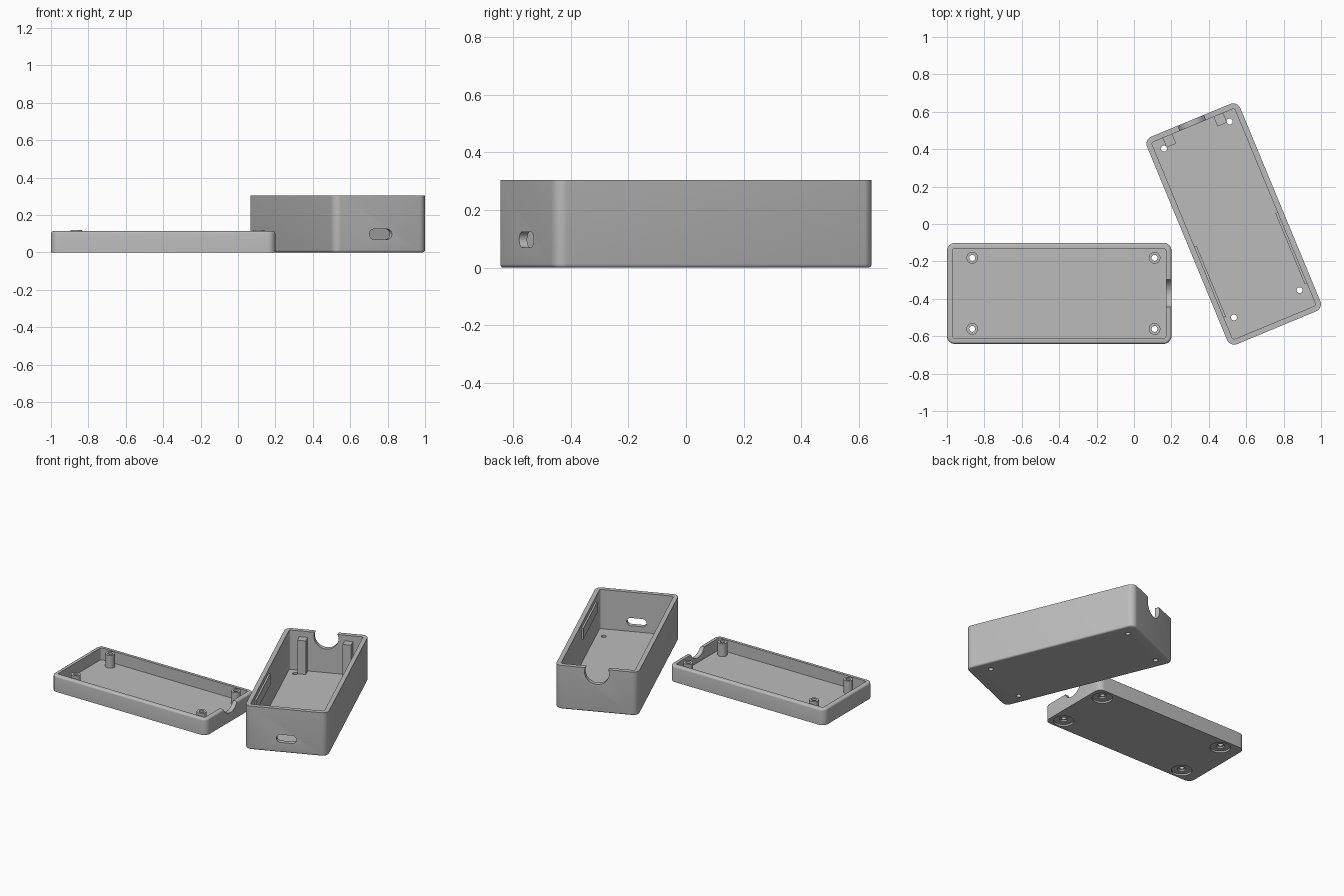
import bpy, bmesh, math
from mathutils import Matrix, Vector

if "Cube" in bpy.data.objects:
    bpy.data.objects.remove(bpy.data.objects["Cube"])

grey = bpy.data.materials.new("plastic_grey")
grey.diffuse_color = (0.5, 0.5, 0.5, 1)
grey.use_nodes = True
grey.node_tree.nodes["Principled BSDF"].inputs["Base Color"].default_value = grey.diffuse_color

LENGTH, WIDTH, WALL, CORNER = 1.2, 0.54, 0.03, 0.042


def add(name, bm):
    bmesh.ops.recalc_face_normals(bm, faces=bm.faces)
    me = bpy.data.meshes.new(name)
    bm.to_mesh(me)
    bm.free()
    me.materials.append(grey)
    ob = bpy.data.objects.new(name, me)
    bpy.context.collection.objects.link(ob)
    return ob


def rounded_rect(sx, sy, r, seg):
    pts = []
    for i, (qx, qy) in enumerate([(1, 1), (-1, 1), (-1, -1), (1, -1)]):
        for k in range(seg + 1):
            a = math.pi / 2 * (i + k / seg)
            pts.append((qx * (sx / 2 - r) + r * math.cos(a),
                        qy * (sy / 2 - r) + r * math.sin(a)))
    return pts


def loft(name, sx, sy, r, rings, seg=8):
    """Stack rounded rectangles given as (inset, height), capped at both ends."""
    bm = bmesh.new()
    loops = []
    for inset, z in rings:
        pts = rounded_rect(sx - 2 * inset, sy - 2 * inset, max(r - inset, 0.008), seg)
        loops.append([bm.verts.new((x, y, z)) for x, y in pts])
    n = len(loops[0])
    for a, b in zip(loops, loops[1:]):
        for i in range(n):
            bm.faces.new((a[i], a[(i + 1) % n], b[(i + 1) % n], b[i]))
    bm.faces.new(loops[0][::-1])
    bm.faces.new(loops[-1])
    return add(name, bm)


def cylinder(name, r, x, y, z0, z1):
    bm = bmesh.new()
    bmesh.ops.create_cone(bm, cap_ends=True, segments=32, radius1=r, radius2=r, depth=z1 - z0,
                          matrix=Matrix.Translation((x, y, (z0 + z1) / 2)))
    return add(name, bm)


def block(name, lo, hi):
    bm = bmesh.new()
    lo, hi = Vector(lo), Vector(hi)
    bmesh.ops.create_cube(bm, size=1, matrix=Matrix.Translation((lo + hi) / 2)
                          @ Matrix.Diagonal((*(hi - lo), 1)))
    return add(name, bm)


def cut(target, cutters):
    """Subtract each cutter, bake the result and remove the cutter."""
    for c in cutters:
        c.hide_render = True
        m = target.modifiers.new("cut", 'BOOLEAN')
        m.operation, m.solver, m.object = 'DIFFERENCE', 'EXACT', c
        dg = bpy.context.evaluated_depsgraph_get()
        me = bpy.data.meshes.new_from_object(target.evaluated_get(dg))
        target.modifiers.clear()
        target.data = me
        bpy.data.objects.remove(c)


def end_cutter(ob, x, z):
    """Turn an upright cutter so it passes through an end wall."""
    ob.data.transform(Matrix.Translation((x, 0, z)) @ Matrix.Rotation(math.pi / 2, 4, 'Y'))
    return ob


def place(parts, loc, angle):
    for ob in parts:
        ob.matrix_world = Matrix.Translation(loc) @ Matrix.Rotation(angle, 4, 'Z')


def fillet(r, z0, up):
    steps = [math.pi / 2 * k / 4 for k in range(5)]
    if up:
        return [(r - r * math.cos(a), z0 - r + r * math.sin(a)) for a in steps]
    return [(r - r * math.sin(a), z0 + r - r * math.cos(a)) for a in steps]


# Lid: shallow tray with softened rim
lid = loft("lid_tray", LENGTH, WIDTH, CORNER,
           [(0, 0)] + fillet(0.013, 0.113, True) + [(WALL, 0.113), (WALL, 0.03)])
screws = [(x, y) for x in (-0.465, 0.51) for y in (-0.19, 0.19)]
cutters = [end_cutter(cylinder("cable_cut", 0.08, 0, 0, -0.06, 0.06), 0.6, 0.143)]
for x, y in screws:
    cutters += [cylinder("recess_cut", 0.065, x, y, -0.02, 0.012),
                cylinder("head_cut", 0.027, x, y, -0.02, 0.022),
                cylinder("hole_cut", 0.016, x, y, -0.02, 0.06)]
cut(lid, cutters)
lid_parts = [lid]

# Screw bosses
for i, (x, y) in enumerate(screws):
    boss = cylinder("screw_boss_%d" % (i + 1), 0.031, x, y, 0.028, 0.12)
    cut(boss, [cylinder("boss_cut", 0.016, x, y, 0, 0.2)])
    lid_parts.append(boss)
place(lid_parts, (-0.4, -0.371, 0), 0)

# Box: deep shell with softened base edge
box = loft("box_shell", LENGTH, WIDTH, CORNER,
           fillet(0.012, 0, False) + [(0, 0.305), (WALL, 0.305), (WALL, 0.03)])
cutters = [end_cutter(cylinder("cable_cut", 0.08, 0, 0, -0.06, 0.06), -0.6, 0.275),
           end_cutter(loft("port_cut", 0.055, 0.13, 0.027, [(0, -0.06), (0, 0.06)]), 0.6, 0.097)]
cutters += [cylinder("hole_cut", 0.016, x, y, -0.02, 0.06)
            for x in (-0.515, 0.462) for y in (-0.19, 0.19)]
cut(box, cutters)
box_parts = [box]

# Corner posts and side ribs, mirrored across the box
for side, s in (("left", 1), ("right", -1)):
    y0, y1 = sorted((0.12 * s, 0.175 * s))
    box_parts.append(block("post_" + side, (-0.572, y0, 0.028), (-0.515, y1, 0.265)))
    y0, y1 = sorted((0.228 * s, 0.242 * s))
    box_parts.append(block("rib_" + side, (0.032, y0, 0.2), (0.442, y1, 0.275)))
place(box_parts, (0.533, 0, 0), math.radians(-67.5))

# Smooth shading with sharp edges kept
bpy.ops.object.select_all(action='DESELECT')
for ob in lid_parts + box_parts:
    ob.select_set(True)
bpy.context.view_layer.objects.active = lid
bpy.ops.object.shade_smooth_by_angle(angle=math.radians(30))
